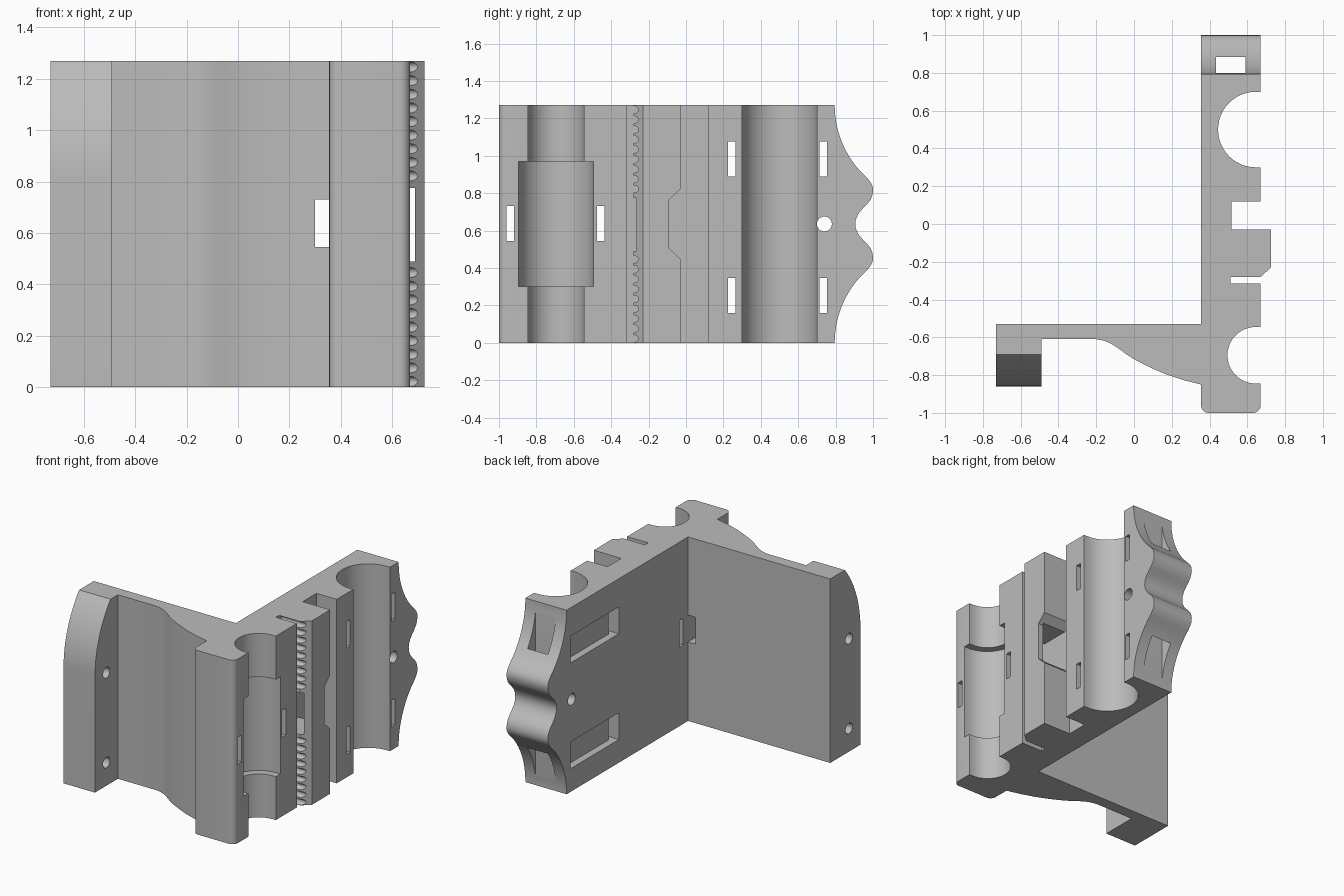
import bpy, bmesh
from math import sin, cos, pi, radians

H = 1.27
MID = H / 2

cube = bpy.data.objects.get("Cube")
if cube:
    bpy.data.objects.remove(cube)

mat = bpy.data.materials.new("plain grey")
mat.use_nodes = True
GREY = (0.5, 0.5, 0.5, 1)
mat.diffuse_color = GREY
mat.node_tree.nodes["Principled BSDF"].inputs["Base Color"].default_value = GREY


def prism(name, pts, axis, a, b):
    """Extrude a flat outline along an axis from a to b."""
    place = {"x": lambda p, q, d: (d, p, q),
             "y": lambda p, q, d: (p, d, q),
             "z": lambda p, q, d: (p, q, d)}[axis]
    bm = bmesh.new()
    low = [bm.verts.new(place(p, q, a)) for p, q in pts]
    high = [bm.verts.new(place(p, q, b)) for p, q in pts]
    bm.faces.new(low)
    bm.faces.new(high)
    n = len(pts)
    for i in range(n):
        j = (i + 1) % n
        bm.faces.new((low[i], low[j], high[j], high[i]))
    bmesh.ops.recalc_face_normals(bm, faces=bm.faces)
    me = bpy.data.meshes.new(name)
    bm.to_mesh(me)
    bm.free()
    ob = bpy.data.objects.new(name, me)
    bpy.context.collection.objects.link(ob)
    return ob


def arc(cx, cy, r, start, end, n=24):
    angles = [radians(start + (end - start) * i / n) for i in range(n + 1)]
    return [(cx + r * cos(t), cy + r * sin(t)) for t in angles]


def rect(p0, p1, q0, q1):
    return [(p0, q0), (p1, q0), (p1, q1), (p0, q1)]


def cut(pts, axis, a, b):
    """Subtract a prism from the body and discard the cutter."""
    tool = prism("cutter", pts, axis, a, b)
    tool.hide_render = True
    mod = body.modifiers.new("cut", "BOOLEAN")
    mod.operation = "DIFFERENCE"
    mod.solver = "EXACT"
    mod.object = tool
    bpy.ops.object.modifier_apply(modifier=mod.name)
    bpy.data.objects.remove(tool)


# Plan outline: flange, thin arm with flare, thick wall with channels and slots
flare = [(-.2, -.61), (-.16, -.617), (-.12, -.634), (-.08, -.66), (-.04, -.69),
         (0, -.715), (.05, -.742), (.1, -.766), (.17, -.796), (.26, -.826)]
outline = [(-.73, -.53), (-.73, -.86), (-.49, -.86), (-.49, -.61)] + flare
outline += [(.355, -.85)] + arc(.395, -.96, .04, 180, 270, 6)
outline += arc(.63, -.96, .04, 270, 360, 6)
outline += [(.67, -.845)] + arc(.645, -.695, .15, 270, 90) + [(.67, -.545)]
outline += [(.67, -.315), (.51, -.315), (.51, -.28), (.67, -.28), (.725, -.23),
            (.725, -.03), (.515, -.03), (.515, .12), (.67, .12)]
outline += [(.67, .3)] + arc(.645, .5, .2, 270, 90) + [(.67, .7)]
outline += [(.67, 1), (.355, 1), (.355, -.53)]
body = prism("carriage_bracket", outline, "z", 0, H)
bpy.context.view_layer.objects.active = body
body.select_set(True)

# Scalloped end of the wall
half = arc(1.317, H, .522, 180, 228, 20)
half += [(.988, .857), (.998, .835), (1, .815), (.997, .79), (.987, .765),
         (.97, .742), (.945, .718), (.922, .69), (.908, .66)]
mirrored = [(y, H - z) for y, z in reversed(half)]
scallop = [(1.2, 1.4), (.795, 1.4)] + half + [(.905, MID)] + mirrored
cut(scallop + [(.795, -.13), (1.2, -.13)], "x", .2, .9)

# Upright passage through the scalloped end
cut(rect(.435, .59, .8, .885), "z", -.1, 1.4)

# Rounded top of the flange and its two bolt holes
cut([(-.95, .8)] + arc(-.125, .8, .735, 180, 137.5) + [(-.95, 1.4)], "x", -.8, -.45)
for z in (.16, .78):
    cut(arc(-.735, z, .037, 0, 345, 23), "x", -.8, -.4)

# Wide pocket in the lower channel
pocket = [(.8, -.895)] + arc(.645, -.695, .2, 270, 90) + [(.8, -.495)]
cut(pocket, "z", .3, .97)

# Strap slots round the lower channel
for y in (-.96, -.475):
    cut(rect(y, y + .04, .545, .73), "x", .31, .8)
cut(rect(.3, .356, .545, .73), "y", -.96, -.435)

# Strap slots and back recesses of the upper channel
for z in (.16, .89):
    for y in (.225, .715):
        cut(rect(y, y + .04, z, z + .185), "x", .3, .8)
    cut(rect(.225, .755, z, z + .185), "x", .3, .405)

# Round hole near the end
cut(arc(.74, MID, .04, 0, 345, 23), "x", .3, .8)

# Belt rack grooves above and below the window
PITCH = .053
for base in (-.01, .79):
    wave = [(-.3, base)]
    for i in range(9):
        z = base + .012 + i * PITCH
        wave.append((-.28, z))
        wave += [(-.28 + .026 * sin(pi * k / 8), z + .04 * (1 - cos(pi * k / 8)) / 2)
                 for k in range(1, 8)]
        wave.append((-.28, z + .04))
    wave.append((-.3, wave[-1][1] + .004))
    cut(wave, "x", .51, .8)

# Belt window through the raised rib, flared on the wide slot side
cut(rect(.515, .688, .49, .775), "y", -.3, -.05)
cut([(0, .85), (-.09, .765), (-.09, .505), (0, .42)], "x", .515, .8)

# Finish
body.data.materials.clear()
body.data.materials.append(mat)
bpy.ops.object.shade_smooth_by_angle(angle=radians(30))
